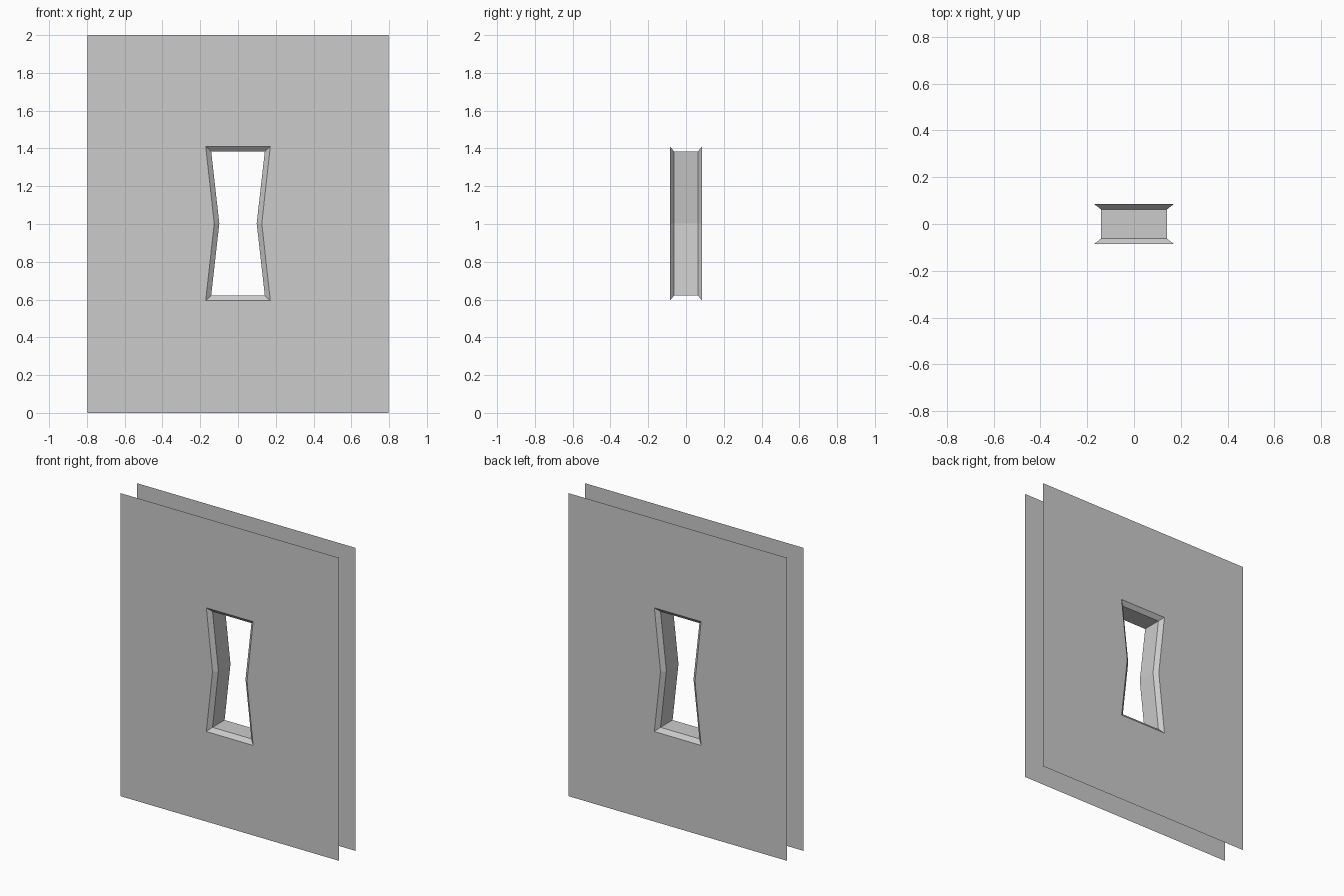
import bpy, bmesh

if "Cube" in bpy.data.objects:
    bpy.data.objects.remove(bpy.data.objects["Cube"])

MID_Z = 1.003


def outline(half_w, waist, z0, z1, y):
    """Six-point loop, counter-clockwise seen from the front (-y)."""
    right = [(half_w, y, z0), (waist, y, MID_Z), (half_w, y, z1)]
    return right + [(-x, yy, z) for x, yy, z in reversed(right)]


def loft(name, loops):
    """Bridge successive loops with quads."""
    bm = bmesh.new()
    rings = [[bm.verts.new(p) for p in loop] for loop in loops]
    for a, b in zip(rings, rings[1:]):
        for i in range(len(a)):
            j = (i + 1) % len(a)
            bm.faces.new((a[i], a[j], b[j], b[i]))
    mesh = bpy.data.meshes.new(name)
    bm.to_mesh(mesh)
    bm.free()
    obj = bpy.data.objects.new(name, mesh)
    bpy.context.collection.objects.link(obj)
    return obj


def rim(y):
    return outline(0.798, 0.798, 0.0, 2.0, y)


def mouth(y):
    return outline(0.171, 0.126, 0.594, 1.411, y)


def throat(y):
    return outline(0.142, 0.099, 0.621, 1.385, y)


FACE, INNER = 0.086, 0.063

# Thin wall skins around the opening
loft("front_wall", [rim(-FACE), mouth(-FACE)])
loft("back_wall", [mouth(FACE), rim(FACE)])

# Bevelled window lining: splay, straight throat, splay
loft("window_lining", [mouth(-FACE), throat(-INNER), throat(INNER), mouth(FACE)])
